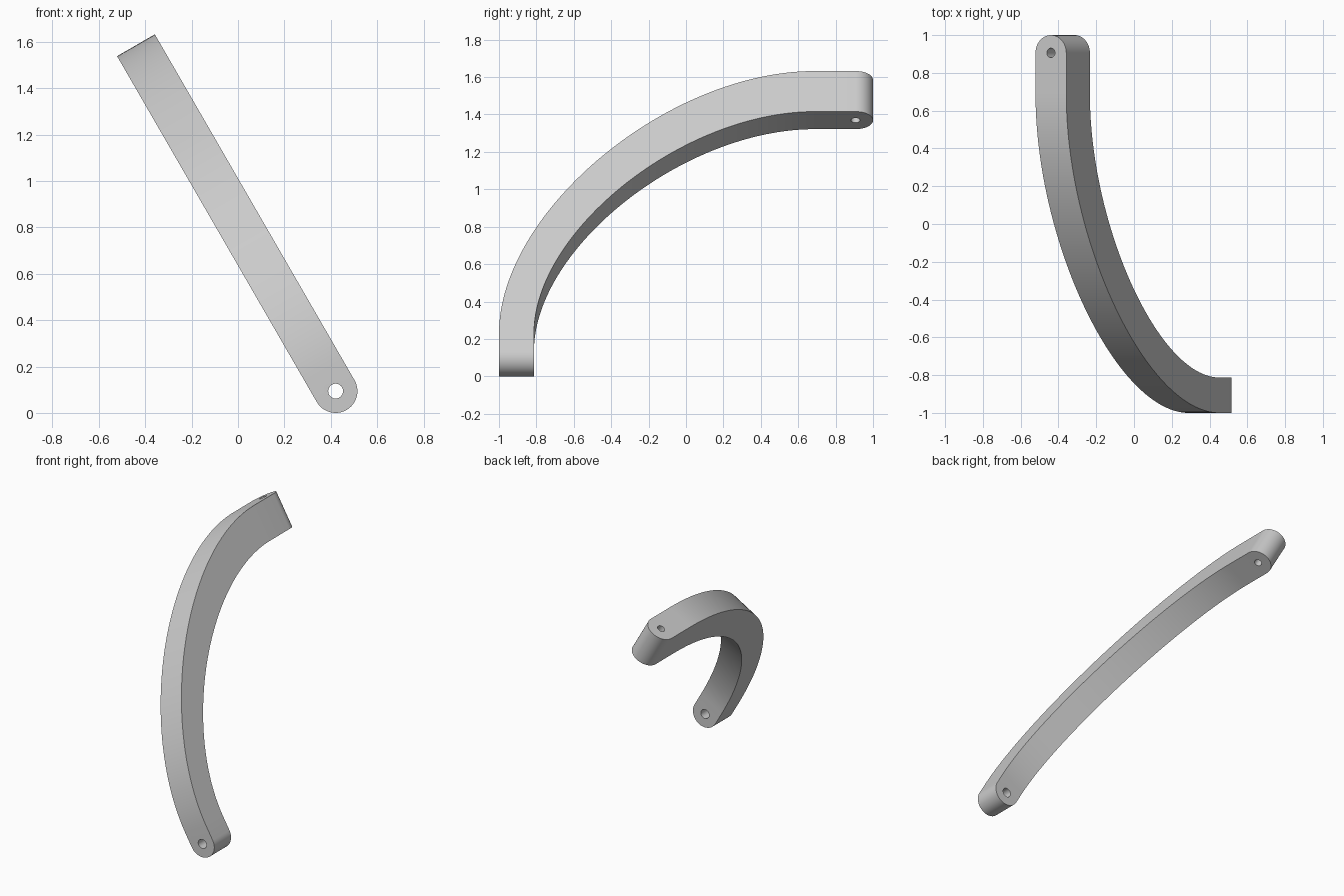
import bpy
import bmesh
from math import sin, cos, pi, radians
from mathutils import Vector, Matrix

if "Cube" in bpy.data.objects:
    bpy.data.objects.remove(bpy.data.objects["Cube"])

grey = bpy.data.materials.new("light grey")
grey.use_nodes = True
grey.diffuse_color = (0.6, 0.6, 0.6, 1)
grey.node_tree.nodes["Principled BSDF"].inputs["Base Color"].default_value = (0.6, 0.6, 0.6, 1)

R = 0.094            # half width and end radius
TOP = 1.722          # height along the leaning plane
BEND_Y, BEND_Z = 0.69, 0.1   # corner from which the bend is measured
FLATNESS = 0.466     # handle length of the bend curve
END_Y = 1 - R
OUT, INN = (BEND_Y + 1, TOP - BEND_Z), (BEND_Y + 0.813, TOP - 0.25 - BEND_Z)

# Leaning plane: local x is the width, y the depth, z runs up the arm
lean = Matrix.Translation((0.421, 0, R)) @ Matrix.Rotation(radians(-30), 4, 'Y')


def ease(t):
    s = 1 - t
    return s ** 3 + 3 * t * s * s + 3 * t * t * s * FLATNESS


def bend(radii, t):
    return BEND_Y - radii[0] * ease(t), BEND_Z + radii[1] * ease(1 - t)


# Stations along the arm: half width, outer point, inner point
N, CAP = 64, 12
stations = []
for i in range(CAP + 1):
    a = pi / 2 * i / CAP
    stations.append((R * sin(a), (-1, -R * cos(a)), (-0.813, -R * cos(a))))
for i in range(N + 1):
    stations.append((R, bend(OUT, i / N), bend(INN, i / N)))
for i in range(CAP + 1):
    a = pi / 2 * i / CAP
    y = END_Y + R * sin(a)
    stations.append((R * cos(a), (y, TOP), (y, TOP - 0.25)))

bm = bmesh.new()
rings = []
for half, outer, inner in stations:
    corners = ((-half, outer), (half, outer), (half, inner), (-half, inner))
    rings.append([bm.verts.new(lean @ Vector((x, *p))) for x, p in corners])
for a, b in zip(rings, rings[1:]):
    for k in range(4):
        j = (k + 1) % 4
        bm.faces.new((a[k], a[j], b[j], b[k]))
bmesh.ops.remove_doubles(bm, verts=bm.verts, dist=1e-5)
bmesh.ops.recalc_face_normals(bm, faces=bm.faces)
mesh = bpy.data.meshes.new("curved_arm")
bm.to_mesh(mesh)
bm.free()
mesh.materials.append(grey)
arm = bpy.data.objects.new("curved_arm", mesh)
bpy.context.collection.objects.link(arm)


# Pin holes through both ends
def drill(name, radius, location, turn):
    bpy.ops.mesh.primitive_cylinder_add(vertices=32, radius=radius, depth=0.6)
    cutter = bpy.context.object
    cutter.name = name
    cutter.matrix_world = lean @ Matrix.Translation(location) @ Matrix.Rotation(turn, 4, 'X')
    cutter.data.materials.append(grey)
    cutter.hide_render = True
    cut = arm.modifiers.new(name, 'BOOLEAN')
    cut.operation = 'DIFFERENCE'
    cut.solver = 'EXACT'
    cut.object = cutter
    bpy.context.view_layer.update()
    bpy.context.view_layer.objects.active = arm
    bpy.ops.object.modifier_apply(modifier=name)
    bpy.data.objects.remove(cutter)


drill("lower_hole", 0.032, (0, -0.9, 0), pi / 2)
drill("upper_hole", 0.025, (0, END_Y, TOP - 0.12), 0)

bpy.ops.object.select_all(action='DESELECT')
arm.select_set(True)
bpy.context.view_layer.objects.active = arm
bpy.ops.object.shade_smooth_by_angle(angle=radians(30))
